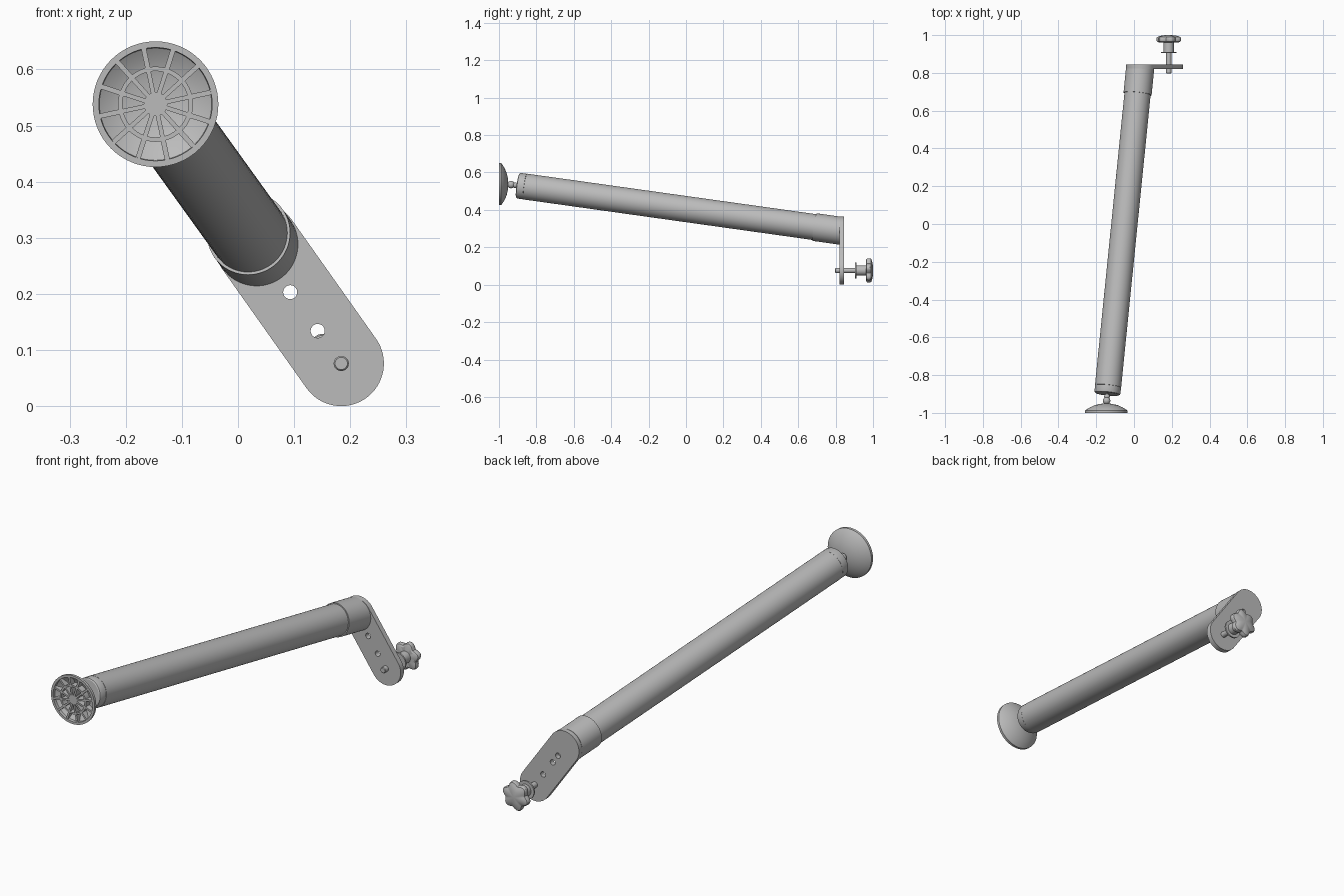
import bpy, bmesh
from math import pi, cos, sin
from mathutils import Vector, Matrix

cube = bpy.data.objects.get("Cube")
if cube:
    bpy.data.objects.remove(cube, do_unlink=True)

grey = bpy.data.materials.new("plain grey")
grey.use_nodes = True
grey.diffuse_color = (0.5, 0.5, 0.5, 1)
grey.node_tree.nodes["Principled BSDF"].inputs["Base Color"].default_value = (0.5, 0.5, 0.5, 1)

BACK = Vector((0, 1, 0))


def finish(obj):
    obj.data.materials.clear()
    obj.data.materials.append(grey)
    bpy.ops.object.select_all(action='DESELECT')
    obj.select_set(True)
    bpy.context.view_layer.objects.active = obj
    bpy.ops.object.shade_smooth_by_angle(angle=pi / 6)
    return obj


def to_object(name, bm):
    bmesh.ops.remove_doubles(bm, verts=bm.verts, dist=1e-5)
    bmesh.ops.recalc_face_normals(bm, faces=bm.faces)
    mesh = bpy.data.meshes.new(name)
    bm.to_mesh(mesh)
    bm.free()
    obj = bpy.data.objects.new(name, mesh)
    bpy.context.collection.objects.link(obj)
    return finish(obj)


def lathe(name, profile, origin, direction=BACK, sides=64, lobe=lambda a: 1, closed=False, cut_y=None):
    """Turn (radius, distance) points about an axis; lobe scales radius by angle."""
    bm = bmesh.new()
    place = Matrix.Translation(origin) @ direction.to_track_quat('Z', 'Y').to_matrix().to_4x4()
    angles = [2 * pi * i / sides for i in range(sides)]
    rings = [[bm.verts.new(place @ Vector((r * lobe(a) * cos(a), r * lobe(a) * sin(a), t)))
              for a in angles] for r, t in profile]
    pairs = list(zip(rings, rings[1:])) + ([(rings[-1], rings[0])] if closed else [])
    for low, high in pairs:
        for i in range(sides):
            j = (i + 1) % sides
            bm.faces.new((low[i], low[j], high[j], high[i]))
    bmesh.ops.remove_doubles(bm, verts=bm.verts, dist=1e-5)
    if cut_y is not None:
        cut = bmesh.ops.bisect_plane(bm, geom=bm.verts[:] + bm.edges[:] + bm.faces[:],
                                     plane_co=(0, cut_y, 0), plane_no=BACK, clear_outer=True)
        bmesh.ops.holes_fill(bm, edges=[e for e in cut["geom_cut"] if isinstance(e, bmesh.types.BMEdge)])
    return to_object(name, bm)


def ribs(name, count, r0, r1, back0, back1, width, origin, phase):
    """Radial ribs with a flat front and a back edge that follows the bowl."""
    bm = bmesh.new()
    for k in range(count):
        a = phase + 2 * pi * k / count
        out, side = Vector((cos(a), 0, sin(a))), Vector((-sin(a), 0, cos(a)))
        sides = [[bm.verts.new(origin + out * r + BACK * y + side * s * width / 2)
                  for r, y in ((r0, 0.001), (r1, 0.001), (r1, back1), (r0, back0))] for s in (-1, 1)]
        for face in sides:
            bm.faces.new(face)
        for i in range(4):
            j = (i + 1) % 4
            bm.faces.new((sides[0][i], sides[0][j], sides[1][j], sides[1][i]))
    return to_object(name, bm)


# Foot: a thin bowl with rings and ribs on its front
foot = Vector((-0.147, -1, 0.538))
lathe("foot_bowl", [(0, 0.05), (0.03, 0.048), (0.06, 0.041), (0.085, 0.03), (0.102, 0.02), (0.112, 0.012),
                    (0.112, 0), (0.101, 0), (0.1, 0.013), (0.08, 0.026), (0.05, 0.036), (0, 0.042)], foot)
lathe("foot_ring", [(0.059, 0.001), (0.067, 0.001), (0.067, 0.034), (0.059, 0.036)], foot, closed=True)
lathe("foot_hub", [(0, 0.001), (0.021, 0.001), (0.021, 0.044), (0, 0.044)], foot)
ribs("foot_outer_ribs", 12, 0.065, 0.103, 0.035, 0.014, 0.009, foot, 0.21)
ribs("foot_inner_ribs", 12, 0.018, 0.061, 0.043, 0.036, 0.008, foot, 0.21)

# Ball joint, tube and sleeve share one sloping axis
start = Vector((-0.147, -0.955, 0.538))
axis = (Vector((0.033, 0.83, 0.288)) - start).normalized()


def ball(r, t):
    return [(r * sin(pi * i / 12), t - r * cos(pi * i / 12)) for i in range(13)]


lathe("joint_ball", ball(0.02, 0.02), start, axis, 32)
lathe("joint_nut", ball(0.015, 0.042), start, axis, 32)
lathe("joint_stem", [(0, 0), (0.01, 0), (0.01, 0.06), (0, 0.06)], start, axis, 32)
lathe("tube_end_cap", [(0, 0.056), (0.062, 0.056), (0.067, 0.059), (0.069, 0.064), (0.069, 0.096), (0, 0.096)],
      start, axis)
lathe("tube", [(0, 0.097), (0.0695, 0.097), (0.0695, 1.7), (0, 1.7)], start, axis)
lathe("sleeve", [(0, 1.668), (0.0745, 1.668), (0.0745, 1.9), (0, 1.9)], start, axis, cut_y=0.822)

# Mounting plate: a rounded strip with adjustment holes
top, bottom = Vector((0.034, 0.288)), Vector((0.184, 0.076))
along = (bottom - top).normalized()
across = Vector((-along.y, along.x))
radius = 0.076


def arc(centre, u, v, r, steps, sweep):
    return [centre + u * r * cos(sweep * i / steps) + v * r * sin(sweep * i / steps) for i in range(steps + 1)]


outline = arc(bottom, across, along, radius, 32, pi) + arc(top, -across, -along, radius, 32, pi)
holes = [arc(c, across, along, 0.0125, 24, 2 * pi)[:-1]
         for c in (Vector((0.142, 0.134)), Vector((0.093, 0.203)), Vector((0.066, 0.241)))]
curve = bpy.data.curves.new("mounting_plate", 'CURVE')
curve.dimensions = '2D'
curve.fill_mode = 'BOTH'
curve.extrude = 0.012
for loop in [outline] + holes:
    spline = curve.splines.new('POLY')
    spline.points.add(len(loop) - 1)
    for point, p in zip(spline.points, loop):
        point.co = (p.x, p.y, 0, 1)
    spline.use_cyclic_u = True
plate = bpy.data.objects.new("mounting_plate", curve)
bpy.context.collection.objects.link(plate)
plate.location.y = 0.832
plate.rotation_euler.x = pi / 2
bpy.ops.object.select_all(action='DESELECT')
plate.select_set(True)
bpy.context.view_layer.objects.active = plate
bpy.ops.object.convert(target='MESH')
finish(bpy.context.view_layer.objects.active)

# Clamping screw with a six-pointed star knob
screw = Vector((0.184, 0, 0.076))
lathe("screw", [(0, 0.797), (0.011, 0.797), (0.0135, 0.8), (0.0135, 0.91), (0, 0.91)], screw, sides=32)
lathe("knob_flange", [(0, 0.904), (0.042, 0.904), (0.042, 0.911), (0, 0.911)], screw, sides=48)
lathe("knob_hub", [(0, 0.91), (0.027, 0.91), (0.027, 0.97), (0, 0.97)], screw, sides=48)
lathe("star_knob", [(0, 0.962), (0.055, 0.962), (0.064, 0.966), (0.067, 0.972), (0.067, 0.984),
                    (0.063, 0.99), (0.05, 0.995), (0.03, 0.999), (0, 1)], screw, sides=72,
      lobe=lambda a: 0.78 + 0.22 * abs(cos(3 * a + 0.8)) ** 1.5)
